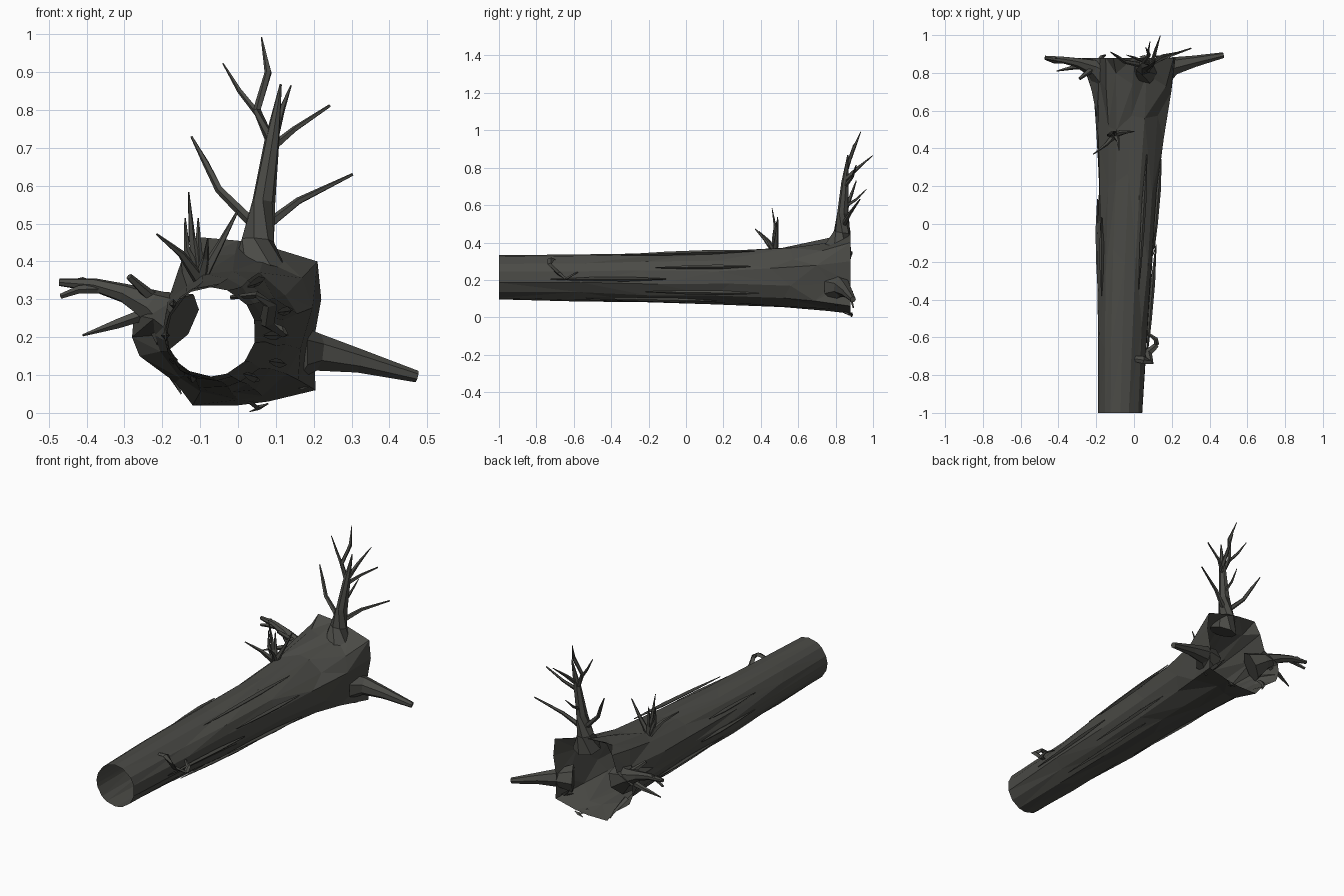
import bpy, bmesh, math, random
from mathutils import Vector

random.seed(4)
bark = bpy.data.materials.new("dark grey bark")
bark.diffuse_color = (0.07, 0.07, 0.062, 1)


def finish(bm, name):
    me = bpy.data.meshes.new(name)
    bm.to_mesh(me)
    bm.free()
    me.materials.append(bark)
    ob = bpy.data.objects.new(name, me)
    bpy.context.collection.objects.link(ob)
    return ob


def tube(bm, pts, sides=5, flat=1.0):
    """Tapered faceted limb through points (x, y, z, radius)."""
    P = [Vector(p[:3]) for p in pts]
    rings = []
    for i, p in enumerate(P):
        d = P[min(i + 1, len(P) - 1)] - P[max(i - 1, 0)]
        q = d.to_track_quat('Z', 'Y')
        r = pts[i][3]
        ring = []
        for k in range(sides):
            a = 2 * math.pi * k / sides
            ring.append(bm.verts.new(p + q @ Vector((r * math.cos(a), r * flat * math.sin(a), 0))))
        rings.append(ring)
    for a, b in zip(rings, rings[1:]):
        for k in range(sides):
            n = (k + 1) % sides
            bm.faces.new((a[k], a[n], b[n], b[k]))
    bm.faces.new(rings[0][::-1])
    bm.faces.new(rings[-1])


def limbs(name, paths, sides=5, flat=1.0):
    bm = bmesh.new()
    for p in paths:
        tube(bm, p, sides, flat)
    return finish(bm, name)


# Hollow trunk: round at the front, blending into the ragged root end
root = [(.22, .30), (.21, .40), (.08, .44), (0, .455), (-.11, .465), (-.15, .40),
        (-.18, .31), (-.275, .26), (-.28, .20), (-.26, .15), (-.165, .08),
        (-.12, .02), (0, .02), (.08, .03), (.205, .06), (.20, .19)]
# y, x min, x max, z min, z max, blend to root outline
stations = [(-1, -.19, .047, .096, .332, 0), (-.6, -.19, .07, .088, .337, 0),
            (-.2, -.19, .10, .075, .346, 0), (.2, -.19, .132, .065, .356, 0),
            (.52, -.195, .165, .05, .376, .03), (.74, -.2, .19, .04, .41, .25),
            (.88, -.2, .2, .02, .45, 1)]
bm = bmesh.new()
rings = []
for s, (y, x0, x1, z0, z1, t) in enumerate(stations):
    ring = []
    inner = 0 < s < len(stations) - 1
    for rx, rz in root:
        a = math.atan2(rz - .24, rx)
        ex = (x0 + x1) / 2 + (x1 - x0) / 2 * math.cos(a)
        ez = (z0 + z1) / 2 + (z1 - z0) / 2 * math.sin(a)
        j = .006 if inner else 0
        ring.append(bm.verts.new((ex + (rx - ex) * t + random.uniform(-j, j),
                                  y + (random.uniform(-.07, .07) if inner else 0),
                                  ez + (rz - ez) * t + random.uniform(-j, j))))
    rings.append(ring)
n = len(root)
for a, b in zip(rings, rings[1:]):
    for k in range(n):
        m = (k + 1) % n
        q = (a[k], b[k], b[m], a[m])
        if random.random() < .5:
            bm.faces.new(q[:3])
            bm.faces.new((q[0], q[2], q[3]))
        else:
            bm.faces.new((q[0], q[1], q[3]))
            bm.faces.new(q[1:])
bmesh.ops.recalc_face_normals(bm, faces=bm.faces)
finish(bm, "hollow_trunk")

# Long low bark ridges following the trunk sides
bm = bmesh.new()
for deg in (-150, -125, -60, -35, -5, 20, 60, 150, 185):
    a = math.radians(deg)
    start = random.uniform(-.8, -.1)
    length = random.uniform(.4, .75)
    path = []
    for i in range(4):
        y = start + length * i / 3
        u = (y + 1) / 1.74
        cx, rx = -.0715 + .0665 * u, .1185 + .0765 * u
        cz, rz = .214 + .006 * u, .118 + .055 * u
        path.append((cx + rx * .98 * math.cos(a), y, cz + rz * .98 * math.sin(a),
                     (.002, .010, .012, .003)[i]))
    tube(bm, path, 4)
finish(bm, "bark_ridges")

# Tall upright branch with its forks
limbs("tall_branch", [
    [(.055, .81, .37, .075), (.05, .835, .455, .045), (.068, .84, .56, .031),
     (.09, .85, .72, .02), (.113, .865, .868, .003)]], 7)
limbs("tall_branch_forks", [
    [(.09, .85, .71, .014), (.05, .86, .80, .011), (.08, .895, .90, .010), (.062, .935, .992, .002)],
    [(.053, .86, .79, .009), (.005, .88, .85, .007), (-.04, .895, .924, .002)],
    [(.09, .85, .70, .012), (.15, .89, .75, .008), (.243, .91, .812, .004)],
    [(.098, .855, .74, .013), (.115, .92, .80, .009), (.14, .998, .865, .002)],
    [(.05, .84, .49, .015), (-.05, .86, .59, .011), (-.085, .885, .66, .009), (-.123, .91, .73, .003)],
    [(.07, .84, .49, .015), (.16, .88, .56, .010), (.303, .93, .63, .004)],
    [(.075, .845, .59, .010), (.075, .91, .63, .007), (.085, .965, .685, .002)]])

# Stout stump branch on the right
limbs("right_branch", [
    [(.15, .80, .16, .075), (.21, .835, .16, .05), (.32, .86, .137, .032), (.472, .893, .096, .016)]], 7)

# Left root branch with side twigs
limbs("left_branch", [
    [(-.16, .79, .24, .085), (-.22, .83, .278, .048), (-.30, .855, .316, .026),
     (-.38, .87, .338, .018), (-.472, .882, .345, .010)]], 7)
limbs("left_branch_twigs", [
    [(-.36, .865, .328, .014), (-.42, .86, .326, .011), (-.468, .875, .308, .007)],
    [(-.22, .84, .27, .018), (-.32, .83, .235, .013), (-.41, .81, .205, .003)],
    [(-.21, .83, .29, .018), (-.25, .80, .325, .014), (-.288, .77, .36, .009)],
    [(-.38, .87, .34, .007), (-.41, .88, .355, .004), (-.44, .88, .35, .002)]])

# Tuft of twigs on top of the trunk
base = (-.10, .475, .35, .018)
limbs("top_twigs", [
    [base, (-.122, .48, .46, .010), (-.13, .46, .583, .002)],
    [base, (-.135, .47, .43, .009), (-.14, .475, .515, .002)],
    [base, (-.15, .42, .42, .010), (-.215, .37, .472, .003)],
    [base, (-.105, .485, .43, .010), (-.105, .485, .515, .002)],
    [base, (-.05, .485, .44, .010), (0, .49, .535, .003)],
    [base, (-.085, .44, .41, .009), (-.08, .39, .46, .002)]])

# Peeled hook of bark near the front right
limbs("bark_hook", [
    [(-.02, -.71, .305, .012), (.05, -.72, .312, .020), (.085, -.73, .285, .022),
     (.075, -.68, .235, .022), (.12, -.64, .205, .014)],
    [(.12, -.64, .205, .014), (.115, -.61, .225, .012), (.075, -.58, .24, .006)]], 4, .45)

# Loose splinters at the root end
limbs("root_splinters", [
    [(.03, .84, .03, .010), (.05, .875, .014, .012), (.075, .885, .022, .005)],
    [(.03, .885, .003, .002), (.055, .885, .012, .009), (.08, .885, .025, .004)],
    [(-.20, .82, .15, .02), (-.17, .885, .09, .012), (-.15, .895, .05, .004)],
    [(.17, .80, .07, .02), (.15, .88, .10, .018), (.11, .89, .14, .003)]], 4, .5)
